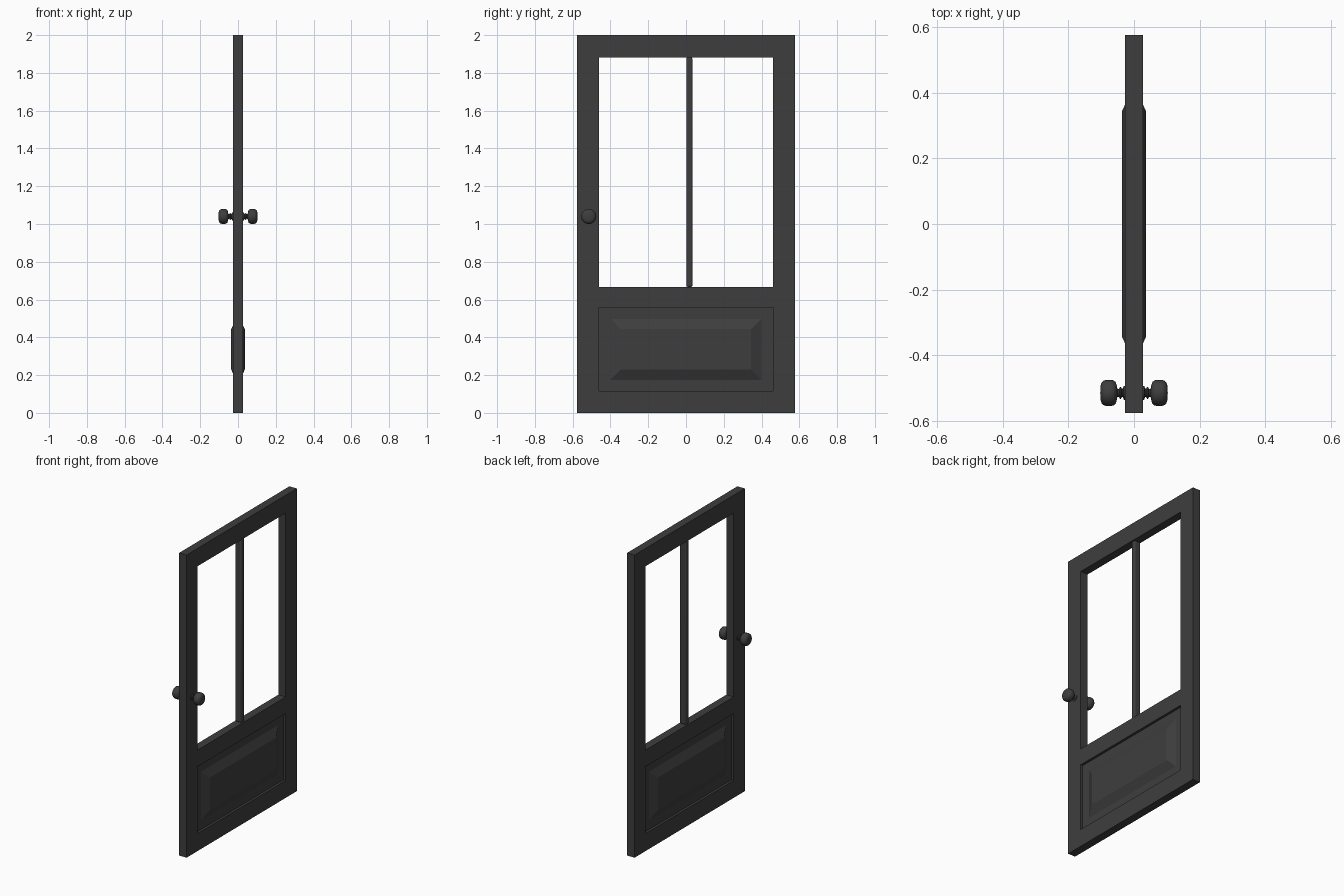
import bpy, bmesh, math
from mathutils import Matrix

cube = bpy.data.objects.get("Cube")
if cube:
    bpy.data.objects.remove(cube, do_unlink=True)

# One charcoal paint for everything
paint = bpy.data.materials.new("charcoal_paint")
paint.use_nodes = True
COLOR = (0.048, 0.048, 0.048, 1)
paint.diffuse_color = COLOR
paint.node_tree.nodes["Principled BSDF"].inputs["Base Color"].default_value = COLOR

# Main dimensions
HALF_W, HEIGHT, HALF_T = 0.576, 2.0, 0.027
INNER_W = 0.46
PANEL_Z = (0.115, 0.558)
GLASS_Z = (0.667, 1.882)
KNOB_Y, KNOB_Z = -0.515, 1.04


def finish(name, bm):
    bmesh.ops.recalc_face_normals(bm, faces=bm.faces)
    mesh = bpy.data.meshes.new(name)
    bm.to_mesh(mesh)
    bm.free()
    mesh.materials.append(paint)
    obj = bpy.data.objects.new(name, mesh)
    bpy.context.collection.objects.link(obj)
    return obj


def box(name, half_x, y, z):
    bm = bmesh.new()
    bmesh.ops.create_cube(bm, size=1)
    for v in bm.verts:
        v.co.x *= 2 * half_x
        v.co.y = y[0] if v.co.y < 0 else y[1]
        v.co.z = z[0] if v.co.z < 0 else z[1]
    return finish(name, bm)


def smooth(obj):
    bpy.ops.object.select_all(action="DESELECT")
    obj.select_set(True)
    bpy.context.view_layer.objects.active = obj
    bpy.ops.object.shade_smooth_by_angle(angle=math.radians(40))


# Frame stiles and rails
box("right_stile", HALF_T, (-HALF_W, -INNER_W), (0, HEIGHT))
box("left_stile", HALF_T, (INNER_W, HALF_W), (0, HEIGHT))
for name, z in (("bottom_rail", (0, PANEL_Z[0])),
                ("middle_rail", (PANEL_Z[1], GLASS_Z[0])),
                ("top_rail", (GLASS_Z[1], HEIGHT))):
    box(name, HALF_T, (-INNER_W, INNER_W), z)

# Slim bar dividing the window opening
bar = box("window_bar", 0.023, (0.002, 0.034), GLASS_Z)
bevel = bar.modifiers.new("rounding", "BEVEL")
bevel.width = 0.008
bevel.segments = 3
smooth(bar)

# Raised panel: recessed border rising by a sloped edge to a proud field
bm = bmesh.new()
mid_z, half_z = sum(PANEL_Z) / 2, (PANEL_Z[1] - PANEL_Z[0]) / 2
steps = [(0.036, 0.115), (0.011, 0.06), (0.011, 0)]    # depth, inset
sections = steps + [(-x, inset) for x, inset in reversed(steps)]
rings = []
for x, inset in sections:
    w, h = INNER_W - inset, half_z - inset
    rings.append([bm.verts.new((x, sy * w, mid_z + sz * h))
                  for sy, sz in ((-1, -1), (1, -1), (1, 1), (-1, 1))])
for a, b in zip(rings, rings[1:]):
    for i in range(4):
        j = (i + 1) % 4
        bm.faces.new((a[i], a[j], b[j], b[i]))
bm.faces.new(rings[0])
bm.faces.new(rings[-1])
finish("raised_panel", bm)

# Knobs: lathed profile (distance from door centre, radius), one per side
profile = [(0.025, 0.021), (0.031, 0.021), (0.034, 0.013), (0.037, 0.013),
           (0.040, 0.018), (0.043, 0.018), (0.046, 0.012), (0.051, 0.013),
           (0.053, 0.024), (0.056, 0.033), (0.062, 0.038), (0.071, 0.040),
           (0.084, 0.040), (0.093, 0.037), (0.099, 0.031), (0.102, 0.022),
           (0.103, 0)]
for side, name in ((1, "left_knob"), (-1, "right_knob")):
    bm = bmesh.new()
    verts = [bm.verts.new((side * x, r, 0)) for x, r in profile]
    edges = [bm.edges.new(pair) for pair in zip(verts, verts[1:])]
    bmesh.ops.spin(bm, geom=verts + edges, cent=(0, 0, 0), axis=(1, 0, 0),
                   angle=2 * math.pi, steps=32)
    bmesh.ops.remove_doubles(bm, verts=bm.verts, dist=0.0001)
    bm.transform(Matrix.Translation((0, KNOB_Y, KNOB_Z)))
    smooth(finish(name, bm))
